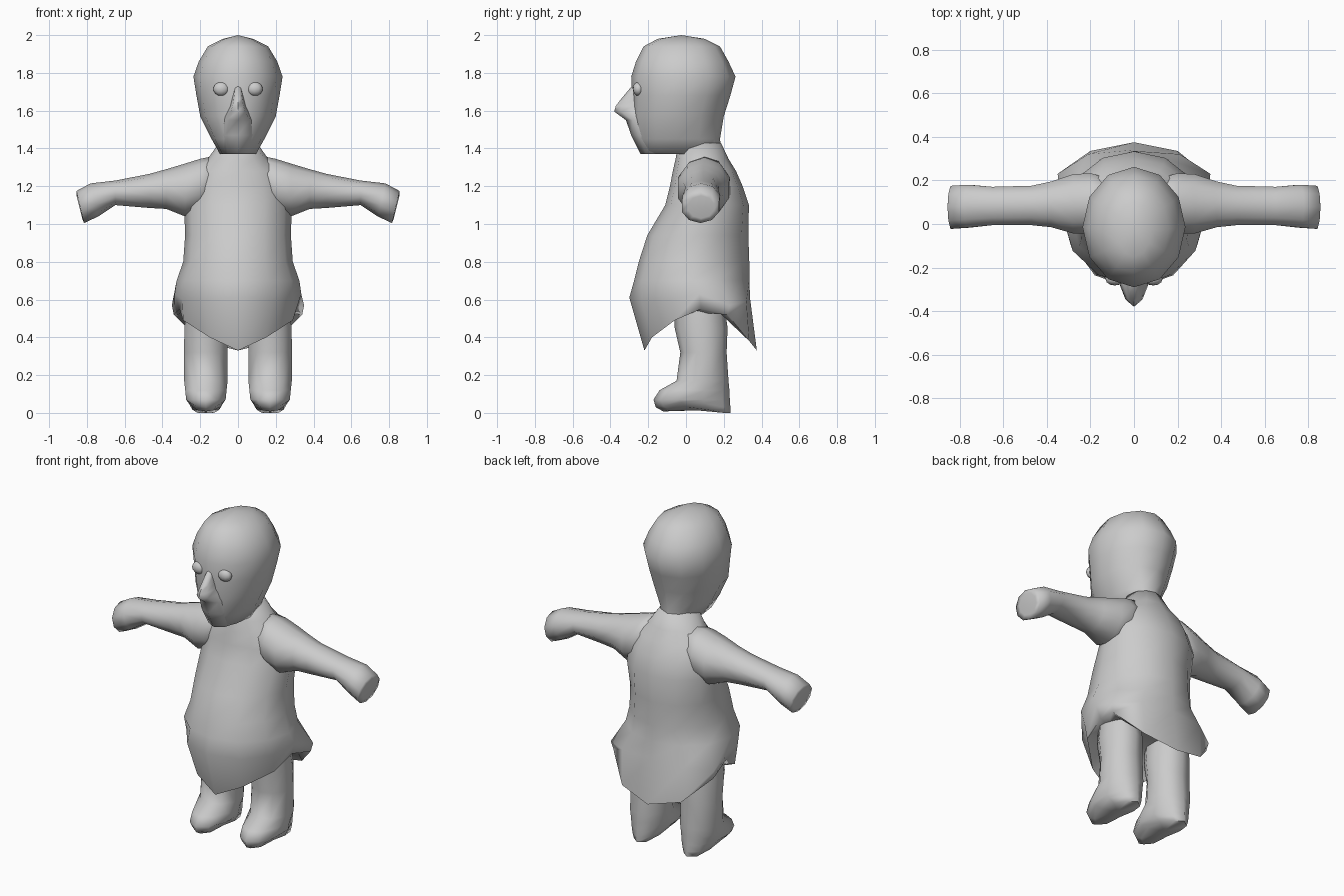
import bpy, bmesh, math
from math import sin, cos, pi
from mathutils import Vector

cube = bpy.data.objects.get("Cube")
if cube:
    bpy.data.objects.remove(cube, do_unlink=True)

GREY = (0.6, 0.6, 0.6, 1)
clay = bpy.data.materials.new("clay grey")
clay.use_nodes = True
clay.diffuse_color = GREY
clay.node_tree.nodes["Principled BSDF"].inputs["Base Color"].default_value = GREY


def finish(name, bm, angle=75):
    """Turn a bmesh into a smooth-shaded grey object."""
    bmesh.ops.recalc_face_normals(bm, faces=bm.faces)
    mesh = bpy.data.meshes.new(name)
    bm.to_mesh(mesh)
    bm.free()
    mesh.materials.append(clay)
    obj = bpy.data.objects.new(name, mesh)
    bpy.context.collection.objects.link(obj)
    bpy.ops.object.select_all(action="DESELECT")
    obj.select_set(True)
    bpy.context.view_layer.objects.active = obj
    bpy.ops.object.shade_smooth_by_angle(angle=math.radians(angle))


def loft(name, rings, angle=75, crown=0):
    """Skin a list of equal-length point rings; crown lifts the last cap."""
    bm = bmesh.new()
    loops = [[bm.verts.new(p) for p in ring] for ring in rings]
    for a, b in zip(loops, loops[1:]):
        for i in range(len(a)):
            j = (i + 1) % len(a)
            bm.faces.new((a[i], a[j], b[j], b[i]))
    for loop, lift in ((loops[0], 0), (loops[-1], crown)):
        mid = sum((v.co for v in loop), Vector()) / len(loop)
        tip = bm.verts.new(mid + Vector((0, 0, lift)))
        for i, v in enumerate(loop):
            bm.faces.new((v, loop[(i + 1) % len(loop)], tip))
    finish(name, bm, angle)


def level(z, w, front, back, x=0, n=12):
    """Horizontal oval ring."""
    mid, depth = (front + back) / 2, (back - front) / 2
    turns = [2 * pi * i / n for i in range(n)]
    return [(x + w * sin(t), mid - depth * cos(t), z) for t in turns]


def upright(x, low, high, front, back, lean=0, n=10):
    """Oval ring facing along x; lean moves its lower side inwards."""
    zm, h = (low + high) / 2, (high - low) / 2
    ym, d = (front + back) / 2, (back - front) / 2
    turns = [2 * pi * i / n for i in range(n)]
    return [(x + lean * cos(t), ym + d * sin(t), zm + h * cos(t)) for t in turns]


def mirrored(half):
    """Close a half ring running front to back."""
    return half + [(-x, y, z) for x, y, z in half[-2:0:-1]]


# Torso with a pointed hem in front and a rounded flap behind
hem = mirrored([(0, -.22, .33), (.15, -.18, .40), (.29, -.06, .49), (.31, .08, .55),
                (.34, .22, .52), (.2, .335, .38), (0, .375, .33)])
hips = mirrored([(0, -.3, .61), (.18, -.235, .6), (.295, -.08, .6), (.335, .07, .63),
                 (.35, .23, .57), (.21, .32, .59), (0, .34, .6)])
hollow = [(x * .8, .05 + (y - .05) * .75, .53) for x, y, z in hem]
upper = [level(*r) for r in [
    (.7, .325, -.275, .335), (.8, .29, -.25, .335), (.94, .28, -.205, .33),
    (1.1, .285, -.11, .333), (1.2, .27, -.085, .3), (1.28, .235, -.07, .265),
    (1.345, .16, -.055, .225), (1.43, .1, -.04, .185)]]
loft("torso", [hollow, hem, hips] + upper)

# Head, from the flat chin up to the crown
loft("head", [level(*r) for r in [
    (1.37, .095, -.235, .19), (1.45, .14, -.265, .18), (1.57, .2, -.285, .2),
    (1.68, .22, -.285, .235), (1.78, .236, -.29, .262), (1.86, .208, -.265, .225),
    (1.94, .16, -.225, .18), (1.98, .08, -.15, .1)]], crown=.02)

# Nose and muzzle in one strip down the face
loft("nose_and_muzzle", [level(*r, n=8) for r in [
    (1.37, .075, -.24, -.04), (1.47, .1, -.29, -.04), (1.55, .09, -.318, -.08),
    (1.595, .055, -.38, -.15), (1.625, .04, -.372, -.18), (1.66, .032, -.345, -.2),
    (1.73, .02, -.287, -.2)]])

arm_rings = [(.1, 1.14, 1.365, -.01, .21), (.2, 1.06, 1.345, -.05, .24),
             (.28, 1.04, 1.32, -.05, .235), (.38, 1.08, 1.29, -.02, .2),
             (.47, 1.085, 1.265, -.01, .18), (.65, 1.1, 1.23, -.01, .175),
             (.76, 1.04, 1.215, -.022, .185, .02), (.835, 1.005, 1.175, -.027, .18, .02),
             (.84, 1.03, 1.15, .01, .15, .015)]
leg_rings = [(.0, .075, -.12, .235), (.03, .095, -.16, .235), (.07, .11, -.172, .232),
             (.12, .115, -.14, .23), (.17, .121, -.05, .225), (.32, .121, -.03, .215),
             (.45, .12, -.06, .22), (.6, .1, -.06, .2)]

for side, s in (("left", 1), ("right", -1)):
    # Outstretched arm ending in a blunt fist
    loft(side + "_arm", [[(s * x, y, z) for x, y, z in upright(*r)] for r in arm_rings], 120)

    # Leg with its foot; the sole arches between toe and heel
    rings = []
    for ring in leg_rings:
        arch = .035 if ring[0] < .05 else 0
        rings.append([(s * x, y, z + arch * max(0, 1 - abs(y - .02) / .18))
                      for x, y, z in level(*ring, x=.17, n=10)])
    loft(side + "_leg", rings)

    # Eye
    bm = bmesh.new()
    bmesh.ops.create_uvsphere(bm, u_segments=12, v_segments=8, radius=1)
    for v in bm.verts:
        v.co = Vector((s * .088 + v.co.x * .043, -.252 + v.co.y * .03, 1.715 + v.co.z * .037))
    finish(side + "_eye", bm)
